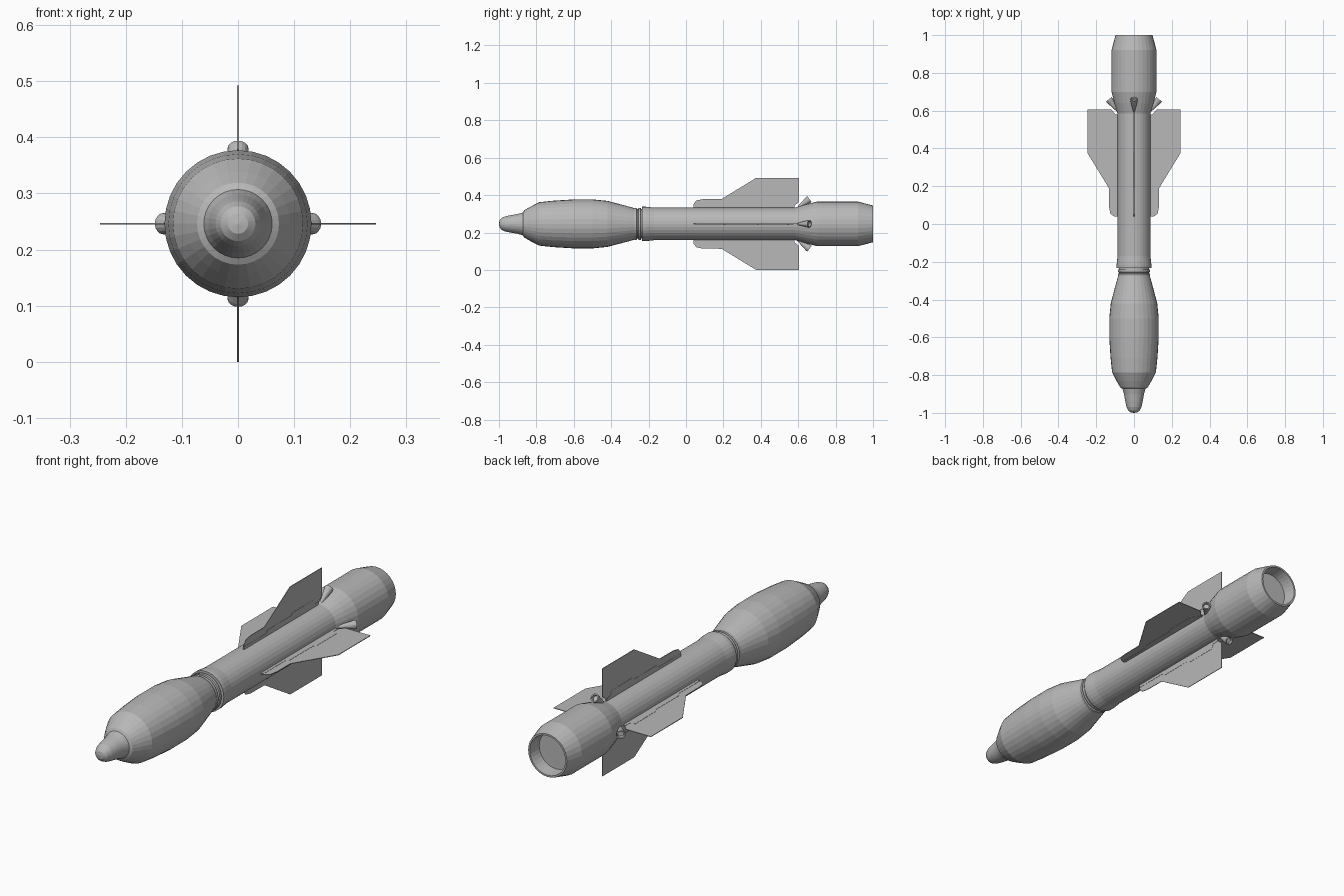
import bpy, bmesh, math
from mathutils import Matrix, Vector

if "Cube" in bpy.data.objects:
    bpy.data.objects.remove(bpy.data.objects["Cube"])

AXIS_Z = 0.246
SEG = 32

grey = bpy.data.materials.new("plain grey")
grey.diffuse_color = (0.48, 0.48, 0.48, 1)
grey.use_nodes = True
grey.node_tree.nodes["Principled BSDF"].inputs["Base Color"].default_value = grey.diffuse_color


def finish(name, bm):
    bmesh.ops.recalc_face_normals(bm, faces=bm.faces)
    me = bpy.data.meshes.new(name)
    bm.to_mesh(me)
    bm.free()
    me.materials.append(grey)
    ob = bpy.data.objects.new(name, me)
    bpy.context.collection.objects.link(ob)
    return ob


def lathe(name, profile, matrix, seg):
    """Revolve (along, radius) points around local Y; zero radius closes the end."""
    bm = bmesh.new()
    rings = []
    for y, r in profile:
        if r == 0:
            rings.append([bm.verts.new((0, y, 0))])
        else:
            rings.append([bm.verts.new((r * math.cos(a), y, r * math.sin(a)))
                          for a in (2 * math.pi * i / seg for i in range(seg))])
    for a, b in zip(rings, rings[1:]):
        for i in range(seg):
            j = (i + 1) % seg
            if len(a) == 1:
                bm.faces.new((a[0], b[i], b[j]))
            elif len(b) == 1:
                bm.faces.new((a[i], a[j], b[0]))
            else:
                bm.faces.new((a[i], a[j], b[j], b[i]))
    bm.transform(matrix)
    return finish(name, bm)


def plate(name, outline, thick, matrix):
    """Flat plate from (y, radius) outline, standing in the local YZ plane."""
    bm = bmesh.new()
    f = bm.faces.new([bm.verts.new((-thick / 2, y, r)) for y, r in outline])
    ext = bmesh.ops.extrude_face_region(bm, geom=[f])
    moved = [v for v in ext["geom"] if isinstance(v, bmesh.types.BMVert)]
    bmesh.ops.translate(bm, verts=moved, vec=(thick, 0, 0))
    bm.transform(matrix)
    return finish(name, bm)


centre = Matrix.Translation((0, 0, AXIS_Z))

# Bulged front section with rounded nose
lathe("nose_section", [
    (-1.0, 0), (-0.997, 0.018), (-0.987, 0.031), (-0.968, 0.040), (-0.94, 0.046),
    (-0.90, 0.053), (-0.872, 0.061), (-0.865, 0.073), (-0.83, 0.093), (-0.785, 0.116),
    (-0.71, 0.124), (-0.60, 0.131), (-0.50, 0.131), (-0.42, 0.123),
    (-0.31, 0.094), (-0.275, 0.084), (-0.275, 0)], centre, SEG)

# Grooved collar joining nose and body
lathe("collar", [
    (-0.276, 0), (-0.276, 0.086), (-0.264, 0.086), (-0.262, 0.079), (-0.256, 0.079),
    (-0.254, 0.086), (-0.242, 0.086), (-0.240, 0.079), (-0.234, 0.079), (-0.234, 0)],
    centre, SEG)

# Main tube, flared tail and recessed rear end
lathe("body_tube", [
    (-0.234, 0), (-0.234, 0.092), (-0.215, 0.092), (-0.17, 0.087), (0.585, 0.087),
    (0.64, 0.104), (0.70, 0.119), (0.92, 0.119), (1.0, 0.098),
    (1.0, 0.090), (0.94, 0.084), (0.94, 0)], centre, SEG)

fin_outline = [(0.04, 0.08), (0.04, 0.105), (0.055, 0.125), (0.09, 0.132), (0.19, 0.133),
               (0.375, 0.246), (0.605, 0.246), (0.605, 0.118), (0.58, 0.098), (0.58, 0.08)]
root_outline = [(0.045, 0.08), (0.045, 0.1), (0.2, 0.1), (0.21, 0.112), (0.38, 0.112),
                (0.39, 0.122), (0.54, 0.122), (0.55, 0.1), (0.575, 0.1), (0.575, 0.08)]

# Four fins with thicker stepped roots, and four outlet cones behind them
for k, side in enumerate(("top", "left", "bottom", "right")):
    turn = centre @ Matrix.Rotation(-k * math.pi / 2, 4, "Y")
    plate("fin_" + side, fin_outline, 0.003, turn)
    plate("fin_root_" + side, root_outline, 0.005, turn)
    start, end = Vector((0, 0.592, 0.082)), Vector((0, 0.660, 0.133))
    d = end - start
    tilt = Matrix.Translation(start) @ Matrix.Rotation(math.atan2(d.z, d.y), 4, "X")
    n = d.length
    lathe("outlet_cone_" + side,
          [(0, 0), (0, 0.004), (n - 0.008, 0.019), (n, 0.019), (n, 0.014),
           (n - 0.012, 0.012), (n - 0.012, 0)], turn @ tilt, 16)
